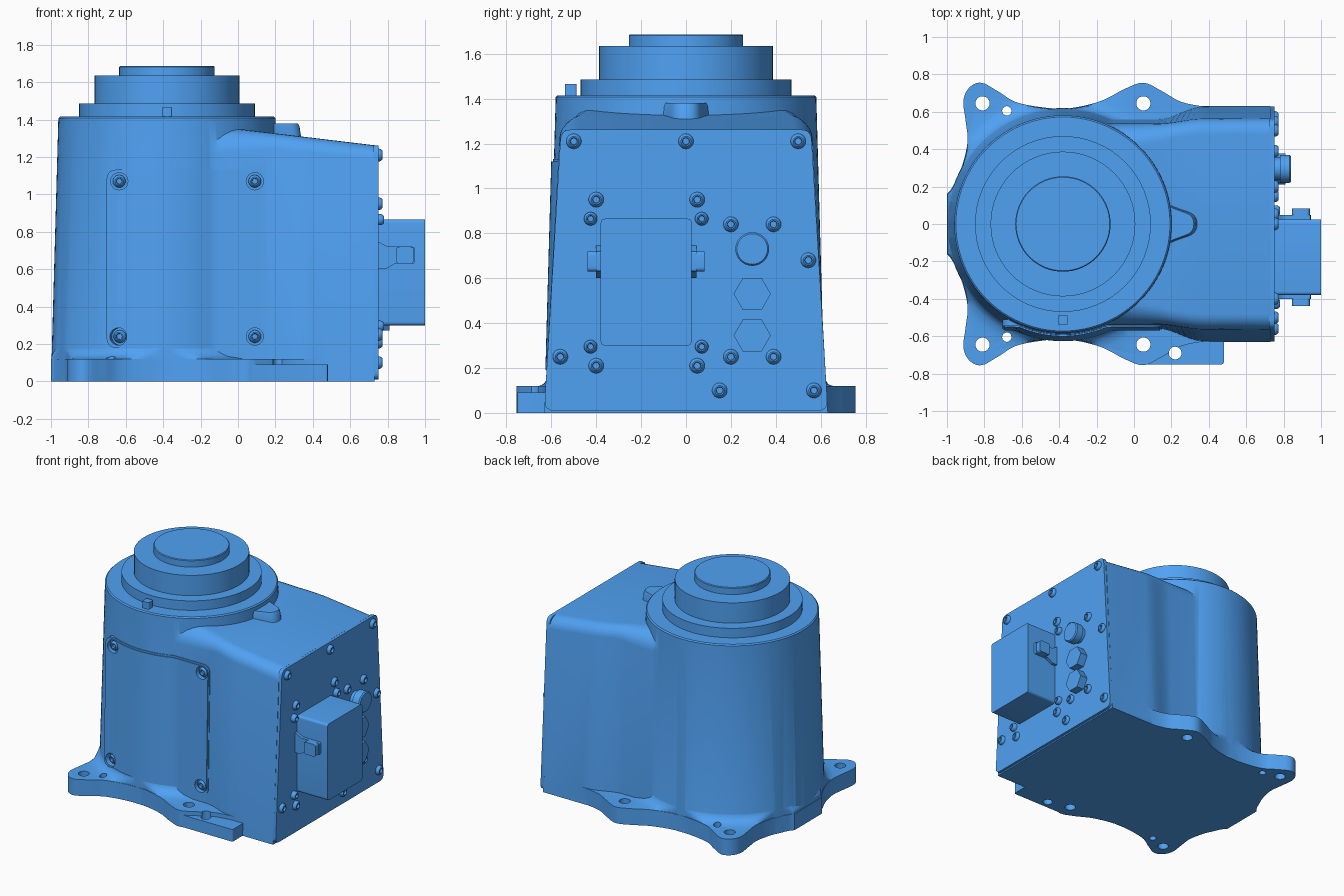
import bpy, bmesh
from math import sin, cos, pi, sqrt
from mathutils import Vector

if "Cube" in bpy.data.objects:
    bpy.data.objects.remove(bpy.data.objects["Cube"])

CX = -0.38  # axis of the round column

blue = bpy.data.materials.new("blue_paint")
blue.diffuse_color = (0.08, 0.36, 0.9, 1)
blue.use_nodes = True
blue.node_tree.nodes["Principled BSDF"].inputs["Base Color"].default_value = blue.diffuse_color


def loft(name, rings):
    """Skin a list of equal-length closed rings and cap both ends."""
    bm = bmesh.new()
    vs = [[bm.verts.new(p) for p in r] for r in rings]
    n = len(rings[0])
    for a, b in zip(vs, vs[1:]):
        for i in range(n):
            j = (i + 1) % n
            bm.faces.new((a[i], a[j], b[j], b[i]))
    bm.faces.new(vs[0][::-1])
    bm.faces.new(vs[-1])
    bmesh.ops.recalc_face_normals(bm, faces=bm.faces)
    me = bpy.data.meshes.new(name)
    bm.to_mesh(me)
    bm.free()
    me.materials.append(blue)
    ob = bpy.data.objects.new(name, me)
    bpy.context.collection.objects.link(ob)
    return ob


def lathe(name, profile, loc, axis=(0, 0, 1), n=24):
    """Revolve (radius, height) points about an axis."""
    q = Vector((0, 0, 1)).rotation_difference(Vector(axis))
    return loft(name, [[Vector(loc) + q @ Vector((r * cos(2 * pi * i / n), r * sin(2 * pi * i / n), h))
                        for i in range(n)] for r, h in profile])


def prism(name, pts, lo, hi, axis='z'):
    put = {'x': lambda a, b, h: (h, a, b), 'y': lambda a, b, h: (a, h, b),
           'z': lambda a, b, h: (a, b, h)}[axis]
    return loft(name, [[put(a, b, h) for a, b in pts] for h in (lo, hi)])


def rounded(pts, r, n=5):
    """Round every corner of a polygon."""
    out = []
    for i, p in enumerate(pts):
        p = Vector(p)
        a = p + (Vector(pts[i - 1]) - p).normalized() * r
        b = p + (Vector(pts[(i + 1) % len(pts)]) - p).normalized() * r
        for k in range(n + 1):
            t = k / n
            out.append(a * (1 - t) ** 2 + p * 2 * t * (1 - t) + b * t * t)
    return out


def rect(a0, a1, b0, b1):
    return [(a0, b0), (a1, b0), (a1, b1), (a0, b1)]


def spline(pts, n=5):
    """Open Catmull-Rom curve through 2D points."""
    p = [Vector(q) for q in pts]
    p = [p[0]] + p + [p[-1]]
    out = []
    for a, b, c, d in zip(p, p[1:], p[2:], p[3:]):
        for k in range(n):
            t = k / n
            out.append(0.5 * (2 * b + (c - a) * t + (2 * a - 5 * b + 4 * c - d) * t * t
                              + (3 * b - a - 3 * c + d) * t ** 3))
    return out + [p[-1]]


def boolean(ob, tool, op):
    m = ob.modifiers.new(op, 'BOOLEAN')
    m.operation, m.solver, m.object = op, 'EXACT', tool
    bpy.context.view_layer.objects.active = ob
    bpy.ops.object.modifier_apply(modifier=m.name)
    bpy.data.objects.remove(tool)


# Shape of the casting's sides
def col_r(z):
    return 0.62 - 0.028 * z


def box_y(x, z):
    t = min(max((x - 0.13) / 0.24, 0), 1)
    s = t * t * (3 - 2 * t)
    return 0.562 + 0.07 * s - (0.02 + 0.036 * s) * z


def side(x, z):
    return max(sqrt(max(col_r(z) ** 2 - (x - CX) ** 2, 0)), box_y(x, z))


# Round column
housing = lathe("housing", [(col_r(0), 0), (col_r(1.41), 1.407), (col_r(1.42) - 0.008, 1.415)], (CX, 0, 0), n=96)

# Rear box with sloping top and rounded shoulders, softer towards the column
xs = [CX, -0.2, -0.1, 0, 0.13] + [0.13 + 0.03 * i for i in range(1, 9)] + [0.73]


def shoulder_ring(a):
    pts = []
    for x in xs:
        r = 0.08 + 0.06 * min(max((0.2 - x) / 0.3, 0), 1)
        z = 1.26 + (0.75 - x) * 0.12 - r + r * sin(a)
        pts.append((x, box_y(x, z) - r * (1 - cos(a)), z))
    return pts + [(x, -y, z) for x, y, z in pts[::-1]]


base = [(x, box_y(x, 0), 0) for x in xs]
rear_box = loft("rear_box", [base + [(x, -y, z) for x, y, z in base[::-1]]]
                + [shoulder_ring(k * pi / 12) for k in range(7)])

# Mounting flange with four ears
half = spline([(-1, 0.16), (-0.97, 0.2), (-0.92, 0.31), (-0.89, 0.44), (-0.9, 0.55), (-0.912, 0.66),
               (-0.88, 0.73), (-0.815, 0.755), (-0.72, 0.705), (-0.61, 0.645), (CX, 0.617),
               (-0.185, 0.655), (-0.05, 0.722), (0.05, 0.755), (0.147, 0.712), (0.243, 0.657),
               (0.35, 0.632), (0.5, 0.62)])
outline = half + [Vector((p.x, -p.y)) for p in half[::-1]]
flange = prism("flange", outline, 0, 0.12)

# Cast fillet where the column meets the ears
centre, F = Vector((CX, 0)), 0.08
rings = []
for k in range(-1, 7):
    t = max(k, 0) / 6
    z = 0.12 + F * t if k >= 0 else 0.05
    f = F * (1 - sqrt(1 - (1 - t) ** 2))
    ring = []
    for p in outline:
        d = p - centre
        r = min(d.length - 0.004, col_r(z) - 0.004 + f)
        ring.append((*(centre + d.normalized() * r), z))
    rings.append(ring)
fillet = loft("fillet", rings)

# Side foot block and the nose on the shoulder
foot = prism("foot", rounded(rect(0.05, 0.48, -0.75, -0.5), 0.012), 0, 0.09)
nose_pts = rounded([(0.05, -0.17), (0.2, -0.09), (0.325, -0.045), (0.325, 0.045), (0.2, 0.09), (0.05, 0.17)], 0.045)
nose = loft("nose", [[(0.15 + (p.x - 0.15) * s, p.y * s, z) for p in nose_pts]
                     for s, z in ((1.15, 1.25), (1.06, 1.32), (1.02, 1.365), (0.97, 1.38))])
for part in (rear_box, flange, fillet, foot, nose):
    boolean(housing, part, 'UNION')

# Bolt holes
holes = [(x, s * 0.645, 0.038) for x in (-0.81, 0.05) for s in (1, -1)]
holes += [(-0.68, 0.605, 0.025), (-0.68, -0.605, 0.025), (0.22, -0.69, 0.034)]
for x, y, r in holes:
    boolean(housing, lathe("hole_cutter", [(r, -0.1), (r, 0.22)], (x, y, 0)), 'DIFFERENCE')

# Stepped output rings and locating key on top
lathe("output_rings", [(0.47, 1.405), (0.47, 1.485), (0.387, 1.485), (0.387, 1.635),
                       (0.255, 1.635), (0.255, 1.681), (0.25, 1.686)], (CX, 0, 0), n=64)
prism("locating_key", rounded(rect(-0.407, -0.353, -0.54, -0.487), 0.01), 1.4, 1.465)


# Access cover following the curved front
def cover(name, x0, x1, z0, z1, off, r=0.05):
    e = [r * (1 - cos(k * pi / 12)) for k in range(7)]
    cols = [x0 + d for d in e] + [x0 + r + (x1 - x0 - 2 * r) * k / 24 for k in range(1, 24)] + [x1 - d for d in e[::-1]]
    rings = []
    for x in cols:
        d = max(r - min(x - x0, x1 - x), 0)
        c = (r - sqrt(max(r * r - d * d, 0))) * 0.98
        rings.append([(x, -side(x, z) - o, z) for o, z in
                      ((off, z1 - c), (off, z0 + c), (-0.03, z0 + c), (-0.03, z1 - c))])
    return loft(name, rings)


gasket = cover("cover_gasket", -0.702, 0.15, 0.178, 1.132, 0.005)
panel = cover("access_cover", -0.692, 0.14, 0.19, 1.12, 0.012)


def bolt(name, loc, axis, r=0.034):
    lathe(name, [(r, -0.02), (r, 0.01), (r * 0.9, 0.02), (r * 0.65, 0.028), (r * 0.48, 0.028), (r * 0.42, 0.014)],
          loc, axis, 18)


# Cover bolts sunk into round pockets
for x in (-0.635, 0.09):
    for z in (0.24, 1.07):
        slope = (side(x + 0.01, z) - side(x - 0.01, z)) / 0.02
        n = Vector((-slope, -1, 0)).normalized()
        p = Vector((x, -side(x, z), z))
        for ob in (housing, gasket, panel):
            boolean(ob, lathe("pocket_cutter", [(0.046, -0.022), (0.046, 0.1)], p, n), 'DIFFERENCE')
        bolt("cover_bolt", p - n * 0.02, n)

# Rear connection plate and its screws
prism("rear_plate", rounded([(-0.632, 0.01), (0.632, 0.01), (0.557, 1.262), (-0.557, 1.262)], 0.045), 0.722, 0.75, 'x')
for y, z in [(-0.5, 1.21), (0, 1.21), (0.5, 1.21), (-0.4, 0.95), (0.05, 0.95), (0.2, 0.84), (0.39, 0.84),
             (0.545, 0.68), (-0.56, 0.25), (-0.4, 0.21), (0.05, 0.21), (0.2, 0.25), (0.39, 0.25),
             (0.15, 0.1), (0.57, 0.1)]:
    bolt("plate_bolt", (0.745, y, z), (1, 0, 0))
for y in (-0.425, 0.07):
    for z in (0.295, 0.865):
        bolt("connector_screw", (0.752, y, z), (1, 0, 0), 0.03)

# Large connector hood with a latch on each side
prism("connector_hood", rounded(rect(-0.38, 0.025, 0.3, 0.865), 0.02), 0.74, 1.0, 'x')
strap = rounded([(0.745, 0.6), (0.79, 0.6), (0.84, 0.63), (0.945, 0.63), (0.945, 0.72), (0.8, 0.72), (0.745, 0.75)], 0.012)
for y, s in ((-0.38, -1), (0.025, 1)):
    prism("latch_strap", strap, y - s * 0.01, y + s * 0.022, 'y')
    prism("latch_knob", rounded(rect(0.845, 0.94, 0.63, 0.72), 0.02), y, y + s * 0.058, 'y')

# Round plug and two hexagonal plugs
lathe("round_plug", [(0.06, -0.01), (0.06, 0.03), (0.075, 0.03), (0.075, 0.082), (0.068, 0.09)],
      (0.75, 0.295, 0.73), (1, 0, 0), 32)
for z in (0.53, 0.345):
    prism("hex_plug", [(0.295 + 0.083 * cos(k * pi / 3), z + 0.083 * sin(k * pi / 3)) for k in range(6)], 0.74, 0.81, 'x')

# Smooth shading with crisp edges
bpy.ops.object.select_all(action='SELECT')
bpy.context.view_layer.objects.active = housing
bpy.ops.object.shade_smooth_by_angle(angle=0.55)
